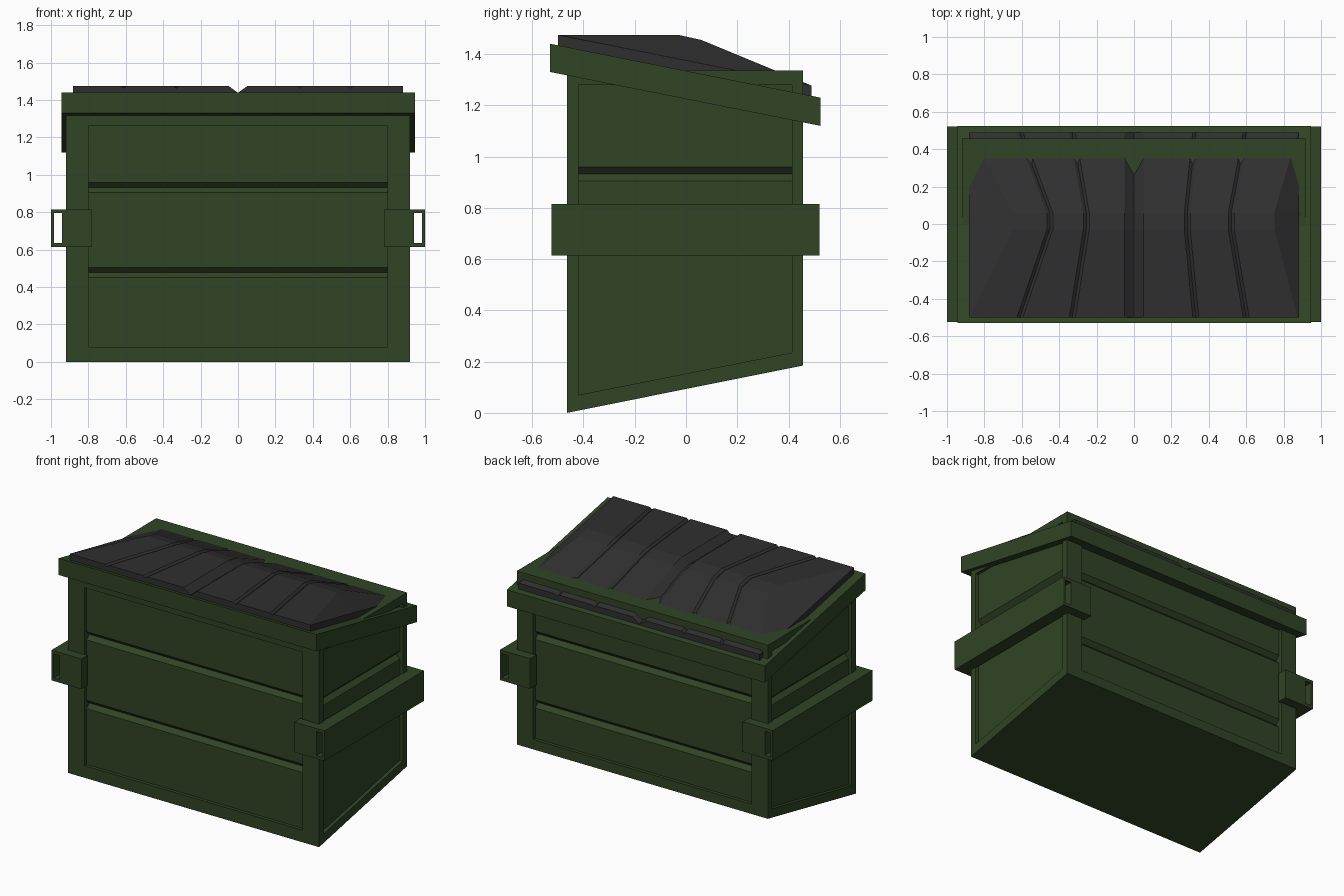
import bpy, bmesh

if "Cube" in bpy.data.objects:
    bpy.data.objects.remove(bpy.data.objects["Cube"], do_unlink=True)


def material(name, rgb):
    m = bpy.data.materials.new(name)
    m.use_nodes = True
    m.diffuse_color = (*rgb, 1)
    bsdf = m.node_tree.nodes["Principled BSDF"]
    bsdf.inputs["Base Color"].default_value = (*rgb, 1)
    bsdf.inputs["Roughness"].default_value = 0.8
    return m


green = material("dark_green_paint", (0.030, 0.058, 0.018))
black = material("charcoal_plastic", (0.028, 0.028, 0.029))


def finish(name, bm, mat):
    bmesh.ops.recalc_face_normals(bm, faces=bm.faces)
    mesh = bpy.data.meshes.new(name)
    bm.to_mesh(mesh)
    bm.free()
    mesh.materials.append(mat)
    ob = bpy.data.objects.new(name, mesh)
    bpy.context.collection.objects.link(ob)
    return ob


def loft(name, ring_a, ring_b, mat=green):
    """Solid between two matching outlines."""
    bm = bmesh.new()
    a = [bm.verts.new(p) for p in ring_a]
    b = [bm.verts.new(p) for p in ring_b]
    bm.faces.new(a)
    bm.faces.new(b[::-1])
    n = len(a)
    for i in range(n):
        bm.faces.new((a[i], a[(i + 1) % n], b[(i + 1) % n], b[i]))
    return finish(name, bm, mat)


def prism_x(name, outline, x0, x1):
    return loft(name, [(x0, y, z) for y, z in outline], [(x1, y, z) for y, z in outline])


def box(name, x, y, z):
    return prism_x(name, [(y[0], z[0]), (y[1], z[0]), (y[1], z[1]), (y[0], z[1])], *x)


def cut(target, cutter):
    mod = target.modifiers.new(cutter.name, "BOOLEAN")
    mod.operation = "DIFFERENCE"
    mod.solver = "EXACT"
    mod.object = cutter
    cutter.hide_render = True
    bpy.context.view_layer.objects.active = target
    bpy.ops.object.modifier_apply(modifier=mod.name)
    bpy.data.objects.remove(cutter, do_unlink=True)


FRONT, BACK, HALF = -0.465, 0.457, 0.92
INSET, GROOVE = 0.022, 0.028


def recess(wall, sign, bottom, top, grooves):
    """Outline of a recessed panel with V grooves, as (depth position, height)."""
    out, flat, deep = wall + sign * 0.1, wall - sign * INSET, wall - sign * (INSET + GROOVE)
    pts = [(out, bottom), (flat, bottom)]
    for g in grooves:
        pts += [(flat, g - 0.055), (deep, g - 0.028), (flat, g)]
    return pts + [(flat, top), (out, top)]


# Body with a sloping floor
body = prism_x("body", [(FRONT, 0), (BACK, 0.185), (BACK, 1.335), (FRONT, 1.335)], -HALF, HALF)

# Recessed front and back panels
for wall, sign, bottom in ((FRONT, -1, 0.08), (BACK, 1, 0.25)):
    cut(body, prism_x("panel_cutter", recess(wall, sign, bottom, 1.26, (0.505, 0.96)), -0.8, 0.8))

# Recessed side panels, whose lower edge follows the floor
for s in (-1, 1):
    ends = [[(x, y, z) for x, z in recess(s * HALF, s, low, 1.28, (0.96,))]
            for y, low in ((-0.42, 0.07), (0.413, 0.235))]
    cut(body, loft("panel_cutter", *ends))

# Sloping rim
prism_x("rim", [(-0.53, 1.33), (0.525, 1.12), (0.525, 1.23), (-0.53, 1.44)], -0.945, 0.945)

# Fork sleeves with corner brackets
for s, side in ((-1, "right"), (1, "left")):
    sleeve = box(side + "_fork_sleeve", (s * 0.915, s), (-0.525, 0.52), (0.615, 0.815))
    cut(sleeve, box("sleeve_cutter", (s * 0.942, s * 0.985), (-0.7, 0.7), (0.635, 0.795)))
    for end, y in (("front", (-0.525, -0.46)), ("back", (0.452, 0.52))):
        box(f"{side}_{end}_bracket", (s * 0.78, s * 0.92), y, (0.615, 0.815))


def edge_height(y):
    return 1.475 - 0.2 * (y + 0.5)


# Lid: each column is x at the front, crest and back, groove depth, and whether it rises
def half_columns(s, crest, ribs):
    cols = [((s * 0.883,) * 3, 0, False), ((s * 0.876, s * crest, s * 0.876), 0, True)]
    for front, mid in ribs:
        for off, depth in ((0.016, 0), (0, 0.012), (-0.016, 0)):
            cols.append(((s * (front + off), s * (mid + off), s * (front + off)), depth, True))
    return cols + [((s * 0.05,) * 3, 0, True)]


left = half_columns(1, 0.75, ((0.6, 0.52), (0.33, 0.285)))
right = half_columns(-1, 0.65, ((0.61, 0.45), (0.33, 0.255)))
columns = right + [((0, 0, 0), 0.037, True)] + left[::-1]
stations = ((-0.5, 0, 1.475), (-0.03, 1, 1.475), (0.06, 1, 1.455), (0.49, 2, 1.277))

bm = bmesh.new()
upper, lower = [], []
for xs, depth, rises in columns:
    upper.append([bm.verts.new((xs[k], y, (crest if rises else edge_height(y)) - depth))
                  for y, k, crest in stations])
    lower.append([bm.verts.new((xs[k], y, edge_height(y) - 0.05)) for y, k, crest in stations])
last = len(stations) - 1
for i in range(len(columns) - 1):
    for grid in (upper, lower):
        for j in range(last):
            bm.faces.new((grid[i][j], grid[i + 1][j], grid[i + 1][j + 1], grid[i][j + 1]))
    for j in (0, last):
        bm.faces.new((upper[i][j], upper[i + 1][j], lower[i + 1][j], lower[i][j]))
for i in (0, -1):
    for j in range(last):
        bm.faces.new((upper[i][j], upper[i][j + 1], lower[i][j + 1], lower[i][j]))
finish("lid", bm, black)
